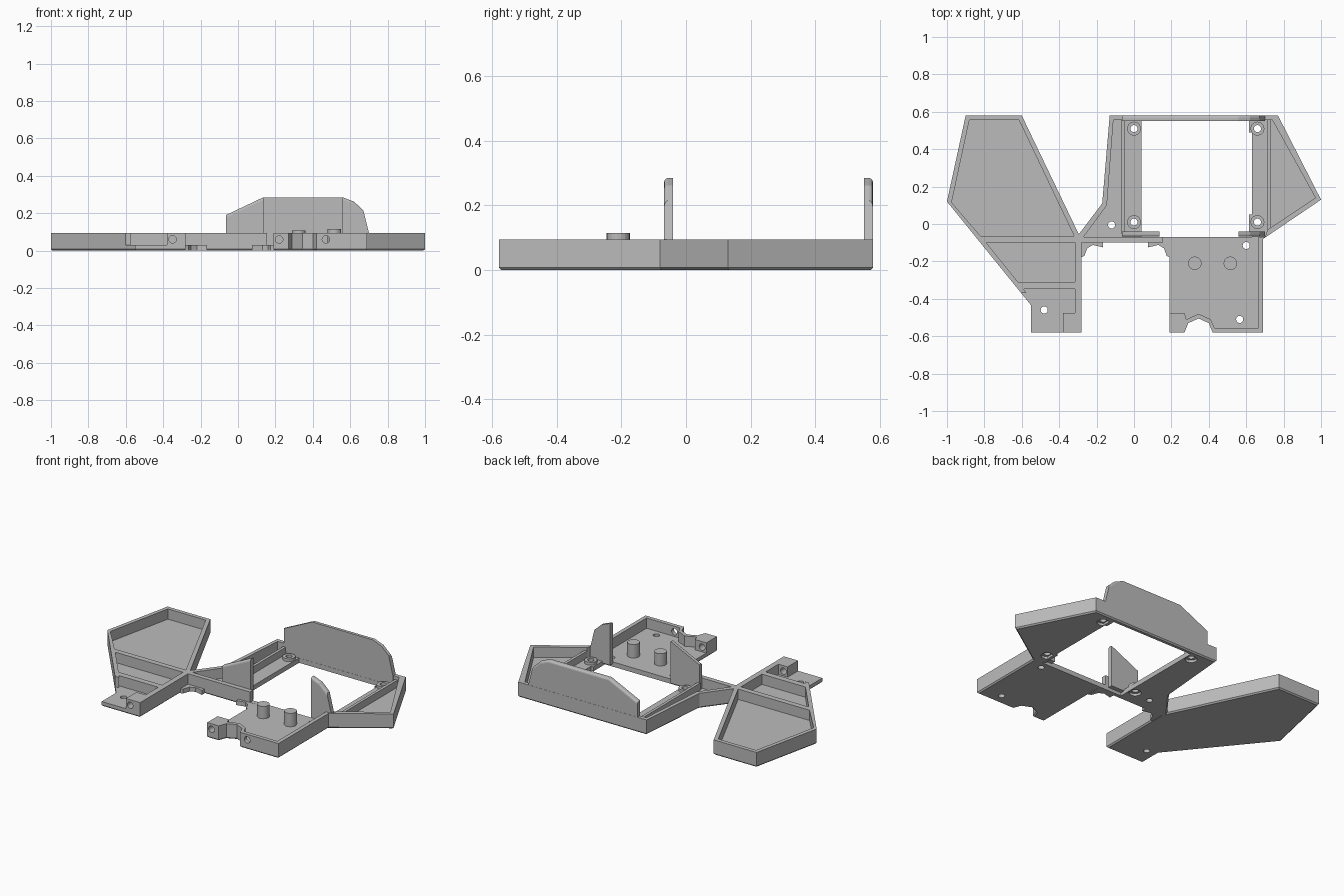
import bpy, bmesh, math

if "Cube" in bpy.data.objects:
    bpy.data.objects.remove(bpy.data.objects["Cube"], do_unlink=True)

grey = bpy.data.materials.new("plain_grey")
grey.use_nodes = True
grey.diffuse_color = (0.5, 0.5, 0.5, 1)
grey.node_tree.nodes["Principled BSDF"].inputs["Base Color"].default_value = (0.5, 0.5, 0.5, 1)

FLOOR, RIM, TOP = 0.03, 0.095, 0.285


def finish(name, bm):
    bmesh.ops.recalc_face_normals(bm, faces=bm.faces)
    mesh = bpy.data.meshes.new(name)
    bm.to_mesh(mesh)
    bm.free()
    mesh.materials.append(grey)
    ob = bpy.data.objects.new(name, mesh)
    bpy.context.collection.objects.link(ob)
    return ob


def prism(name, pts, lo, hi, upright=False, chamfer=0):
    """Extrude a flat outline along z, or along y when upright."""
    bm = bmesh.new()
    place = (lambda p: (p[0], lo, p[1])) if upright else (lambda p: (p[0], p[1], lo))
    face = bm.faces.new([bm.verts.new(place(p)) for p in pts])
    rim = list(face.edges)
    ext = bmesh.ops.extrude_face_region(bm, geom=[face], use_keep_orig=True)
    verts = [g for g in ext["geom"] if isinstance(g, bmesh.types.BMVert)]
    bmesh.ops.translate(bm, verts=verts, vec=(0, hi - lo, 0) if upright else (0, 0, hi - lo))
    bmesh.ops.recalc_face_normals(bm, faces=bm.faces)
    if chamfer:
        bmesh.ops.bevel(bm, geom=rim, offset=chamfer, segments=1, affect="EDGES")
    return finish(name, bm)


def box(name, x0, x1, y0, y1, z0, z1):
    return prism(name, [(x0, y0), (x1, y0), (x1, y1), (x0, y1)], z0, z1)


def disc(name, x, y, r, lo, hi, upright=False, n=20):
    ring = [(x + r * math.cos(i * math.tau / n), y + r * math.sin(i * math.tau / n)) for i in range(n)]
    return prism(name, ring, lo, hi, upright)


def cut(ob, cutters):
    for c in cutters:
        c.hide_render = True
        mod = ob.modifiers.new("cut", "BOOLEAN")
        mod.operation, mod.solver, mod.object = "DIFFERENCE", "EXACT", c
        bpy.context.view_layer.objects.active = ob
        bpy.ops.object.modifier_apply(modifier=mod.name)
    for c in cutters:
        bpy.data.objects.remove(c, do_unlink=True)


# Whole base: side tray, joining bar, frame and front plate in one outline
base = prism("base_tray", [
    (-0.9, 0.58), (-0.6, 0.58), (-0.295, -0.055), (-0.17, 0.11), (-0.13, 0.58),
    (0.77, 0.58), (1, 0.13), (0.69, -0.08), (0.69, -0.58), (0.42, -0.58),
    (0.4, -0.53), (0.345, -0.505), (0.29, -0.53), (0.27, -0.58), (0.19, -0.58),
    (0.19, -0.1), (-0.28, -0.1), (-0.28, -0.58), (-0.55, -0.58), (-0.55, -0.435),
    (-1, 0.12)], 0, RIM, chamfer=0.008)

# Pockets sunk down to the floor
pockets = [
    [(-0.88, 0.555), (-0.615, 0.555), (-0.32, -0.065), (-0.82, -0.065), (-0.975, 0.115)],
    [(-0.79, -0.1), (-0.315, -0.1), (-0.315, -0.31), (-0.62, -0.31)],
    [(-0.8, -0.37), (-0.575, -0.37), (-0.59, -0.348), (-0.315, -0.348), (-0.315, -0.475),
     (-0.38, -0.475), (-0.38, -0.7), (-0.8, -0.7)],
    [(-0.11, 0.555), (-0.145, 0.1), (-0.27, -0.07), (0.7, -0.07), (0.715, -0.03),
     (0.97, 0.14), (0.74, 0.555)],
    [(0.155, -0.06), (0.665, -0.06), (0.665, -0.555), (0.43, -0.555), (0.41, -0.51),
     (0.345, -0.48), (0.28, -0.51), (0.27, -0.475), (0.1, -0.475), (0.1, -0.2), (0.155, -0.13)],
]
cut(base, [prism("pocket_cutter", p, FLOOR, 0.3) for p in pockets])

# Square opening and small drilled holes
holes = [box("opening_cutter", 0.04, 0.63, -0.069, 0.554, -0.1, 0.3)]
screws = [(-0.48, -0.46), (-0.12, -0.005), (0.6, -0.115), (0.565, -0.51)]
bosses = [(0, 0.51), (0, 0.01), (0.66, 0.51), (0.66, 0.01)]
for x, y in screws + bosses:
    holes.append(disc("hole_cutter", x, y, 0.019, -0.1, 0.2))
for x, y in bosses:
    holes.append(disc("recess_cutter", x, y, 0.035, -0.1, 0.015))
for x in (-0.35, 0.22, 0.47):
    holes.append(disc("pin_cutter", x, 0.06, 0.02, -0.7, -0.46, True))
cut(base, holes)

# Raised rings around the mounting holes, with pads beside the opening
for x, y in bosses:
    ring = disc("mounting_ring", x, y, 0.037, FLOOR - 0.005, 0.048)
    cut(ring, [disc("hole_cutter", x, y, 0.019, -0.1, 0.2)])
for y0, y1 in ((-0.06, 0.05), (0.49, 0.56)):
    box("mounting_pad", 0.615, 0.635, y0, y1, 0.001, FLOOR)

# Low ribs along both sides of the opening
box("right_rib", -0.07, -0.052, -0.05, 0.56, 0.02, 0.075)
box("left_rib", 0.712, 0.73, -0.03, 0.56, 0.02, 0.075)

# Upright back wall and the two front fins sharing its silhouette
slope = [(-0.065, 0.19), (0.135, TOP)]
curve = [(0.56, TOP), (0.62, 0.262), (0.67, 0.215), (0.7, 0.095)]


def upright_wall(name, pts, y0, y1, edge_y):
    ob = prism(name, pts, y0, y1, True)
    bm = bmesh.new()
    bm.from_mesh(ob.data)
    # round the upper outer edge
    edges = [e for e in bm.edges if all(abs(v.co.y - edge_y) < 1e-4 and v.co.z > 0.18 for v in e.verts)]
    bmesh.ops.bevel(bm, geom=edges, offset=0.012, segments=3, profile=0.5, affect="EDGES")
    bm.to_mesh(ob.data)
    bm.free()


upright_wall("back_wall", [(-0.065, 0.05)] + slope + curve + [(0.7, 0.05)], 0.551, 0.579, 0.579)
upright_wall("right_fin", [(-0.065, 0.02)] + slope + [(0.135, 0.02)], -0.068, -0.04, -0.068)
upright_wall("left_fin", [(0.56, 0.02)] + curve + [(0.7, 0.02)], -0.068, -0.04, -0.068)

# Posts on the front plate
for x, h in ((0.325, 0.108), (0.515, 0.115)):
    disc("post", x, -0.21, 0.036, 0.02, h)

# Low corner webs under the joining bar, mirrored about its middle
web = [(-0.285, -0.18), (-0.265, -0.17), (-0.25, -0.13), (-0.22, -0.112),
       (-0.165, -0.125), (-0.165, -0.09), (-0.285, -0.09)]
prism("right_web", web, 0.001, FLOOR - 0.001)
prism("left_web", [(-0.09 - x, y) for x, y in web], 0.001, FLOOR - 0.001)
